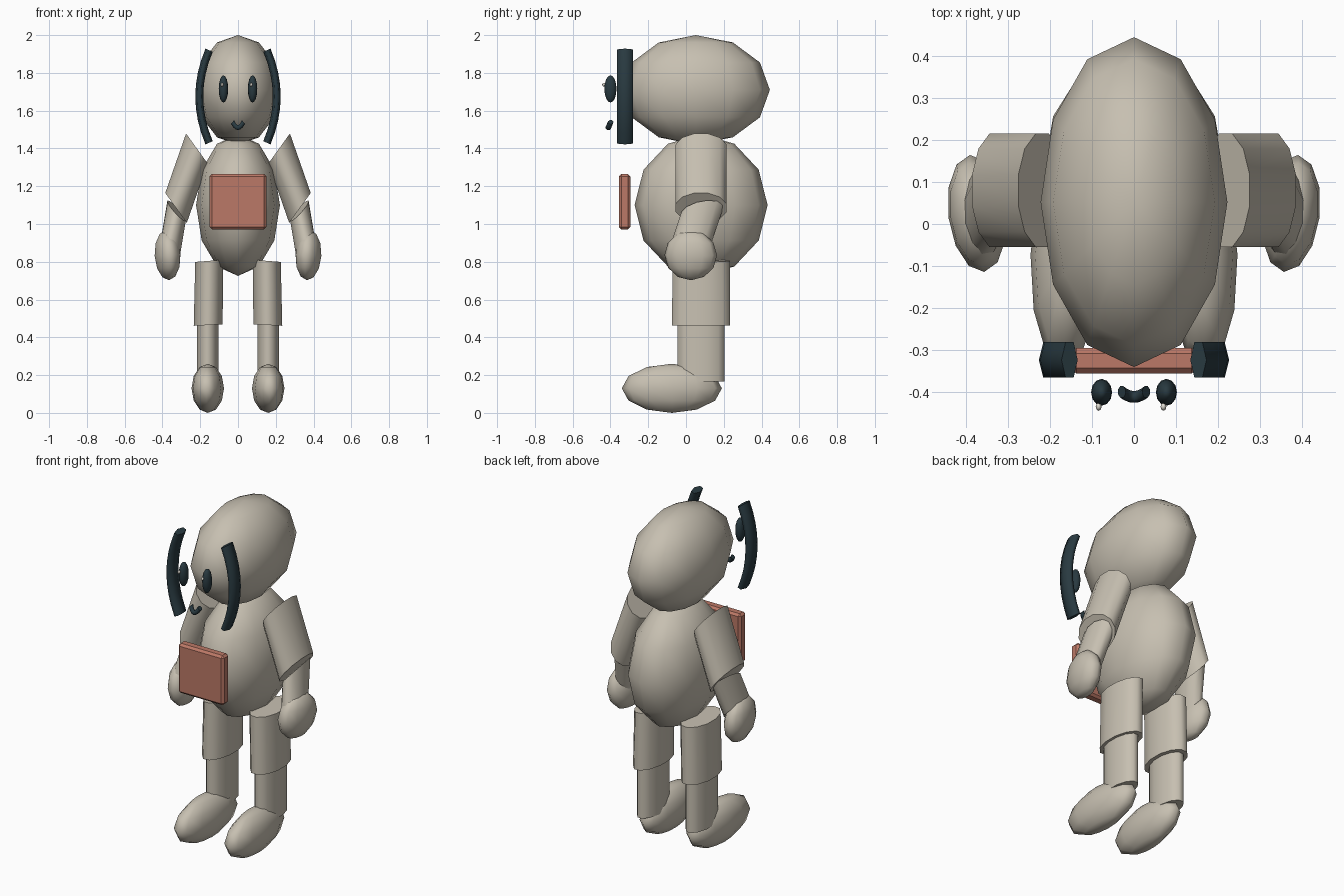
import bpy, bmesh, math
from mathutils import Vector, Matrix

if "Cube" in bpy.data.objects:
    bpy.data.objects.remove(bpy.data.objects["Cube"])


def material(name, rgb):
    m = bpy.data.materials.new(name)
    m.diffuse_color = (*rgb, 1)
    m.use_nodes = True
    m.node_tree.nodes["Principled BSDF"].inputs["Base Color"].default_value = m.diffuse_color
    return m


CREAM = material("cream", (0.57, 0.525, 0.44))
RED = material("clay_red", (0.50, 0.19, 0.135))
DARK = material("dark_slate", (0.022, 0.042, 0.052))
WHITE = material("eye_white", (0.75, 0.72, 0.65))


def finish(bm, name, mat):
    bmesh.ops.recalc_face_normals(bm, faces=bm.faces)
    mesh = bpy.data.meshes.new(name)
    bm.to_mesh(mesh)
    bm.free()
    mesh.materials.append(mat)
    obj = bpy.data.objects.new(name, mesh)
    bpy.context.collection.objects.link(obj)
    return obj


def ball(name, center, radii, mat=CREAM, yaw=0, tilt=0, segs=12, rings=6):
    """Smooth low-poly ellipsoid."""
    bm = bmesh.new()
    m = (Matrix.Translation(center) @ Matrix.Rotation(yaw, 4, 'Z')
         @ Matrix.Rotation(tilt, 4, 'Y') @ Matrix.Diagonal((*radii, 1)))
    bmesh.ops.create_uvsphere(bm, u_segments=segs, v_segments=rings, radius=1, matrix=m)
    for f in bm.faces:
        f.smooth = True
    return finish(bm, name, mat)


def tube(name, rings, sides=12, mat=CREAM, phase=0.5, smooth=True):
    """Loft through rings of (center, u, v), closed with flat caps."""
    bm = bmesh.new()
    loops = []
    for c, u, v in rings:
        c, u, v = Vector(c), Vector(u), Vector(v)
        angles = [2 * math.pi * (i + phase) / sides for i in range(sides)]
        loops.append([bm.verts.new(c + u * math.cos(a) + v * math.sin(a)) for a in angles])
    for a, b in zip(loops, loops[1:]):
        for i in range(sides):
            j = (i + 1) % sides
            bm.faces.new((a[i], a[j], b[j], b[i])).smooth = smooth
    for loop in (loops[0], loops[-1]):
        cap = bm.faces.new(loop)
        for e in cap.edges:
            e.smooth = False
    return finish(bm, name, mat)


# Head and torso
ball("head", (0, 0.052, 1.71), (0.222, 0.392, 0.29))
ball("torso", (0, 0.08, 1.10), (0.222, 0.352, 0.375))

# Chest pouch with bevelled edges
bm = bmesh.new()
bmesh.ops.create_cube(bm, size=1, matrix=Matrix.Translation((0, -0.325, 1.118))
                      @ Matrix.Diagonal((0.30, 0.06, 0.295, 1)))
bmesh.ops.bevel(bm, geom=bm.edges[:], offset=0.013, segments=1, affect='EDGES')
finish(bm, "chest_pouch", RED)

for s, side in ((-1, "left"), (1, "right")):
    # Arms: slanted cut ends, forearm leaning forward
    cut = (s * 0.059, 0, 0.082)
    depth = (0, 0.14, 0)
    tube(side + "_upper_arm", [((s * 0.218, 0.08, 1.40), cut, depth),
                               ((s * 0.328, 0.08, 1.085), cut, depth)])
    cut = (s * 0.050, 0, 0.052)
    depth = (0, 0.113, 0.02)
    tube(side + "_forearm", [((s * 0.325, 0.085, 1.07), cut, depth),
                             ((s * 0.357, 0.022, 0.88), cut, depth)])
    ball(side + "_hand", (s * 0.373, 0.025, 0.835), (0.069, 0.14, 0.133),
         yaw=-s * 0.12, tilt=s * 0.06)

    # Legs: flattened cylinders
    tube(side + "_thigh", [((s * 0.152, 0.08, 0.805), (0.077, 0, -s * 0.006), (0, 0.157, 0)),
                           ((s * 0.158, 0.08, 0.465), (0.079, 0, -s * 0.004), (0, 0.159, 0))])
    tube(side + "_shin", [((s * 0.160, 0.08, 0.60), (0.060, 0, 0), (0, 0.129, 0)),
                          ((s * 0.160, 0.08, 0.167), (0.060, 0, 0), (0, 0.129, 0))])
    ball(side + "_foot", (s * 0.160, -0.075, 0.13), (0.086, 0.265, 0.13), yaw=s * 0.03)

    # Long curved ear strips beside the face
    rings = []
    for i in range(9):
        t = -1 + i / 4
        a = t * 0.42
        center = (s * (0.205 - 0.052 * t * t), -0.323, 1.675 + 0.245 * t)
        rings.append((center, (s * 0.021 * math.cos(a), 0, 0.021 * math.sin(a)),
                      (0, 0.0485, 0)))
    tube(side + "_ear", rings, sides=6, mat=DARK, phase=0)

    # Eyes with a small highlight
    ball(side + "_eye", (s * 0.077, -0.40, 1.715), (0.025, 0.032, 0.072), DARK, segs=12, rings=8)
    ball(side + "_eye_highlight", (s * 0.077 - 0.007, -0.434, 1.738),
         (0.007, 0.010, 0.010), WHITE, segs=8, rings=6)

# Curved mouth
rings = []
for i in range(7):
    t = -1 + i / 3
    a = t * 0.75
    center = (0.029 * t, -0.411 + 0.012 * t * t, 1.510 + 0.030 * t * t)
    rings.append((center, (-0.014 * math.sin(a), 0, 0.014 * math.cos(a)), (0, 0.015, 0)))
tube("mouth", rings, sides=8, mat=DARK)
